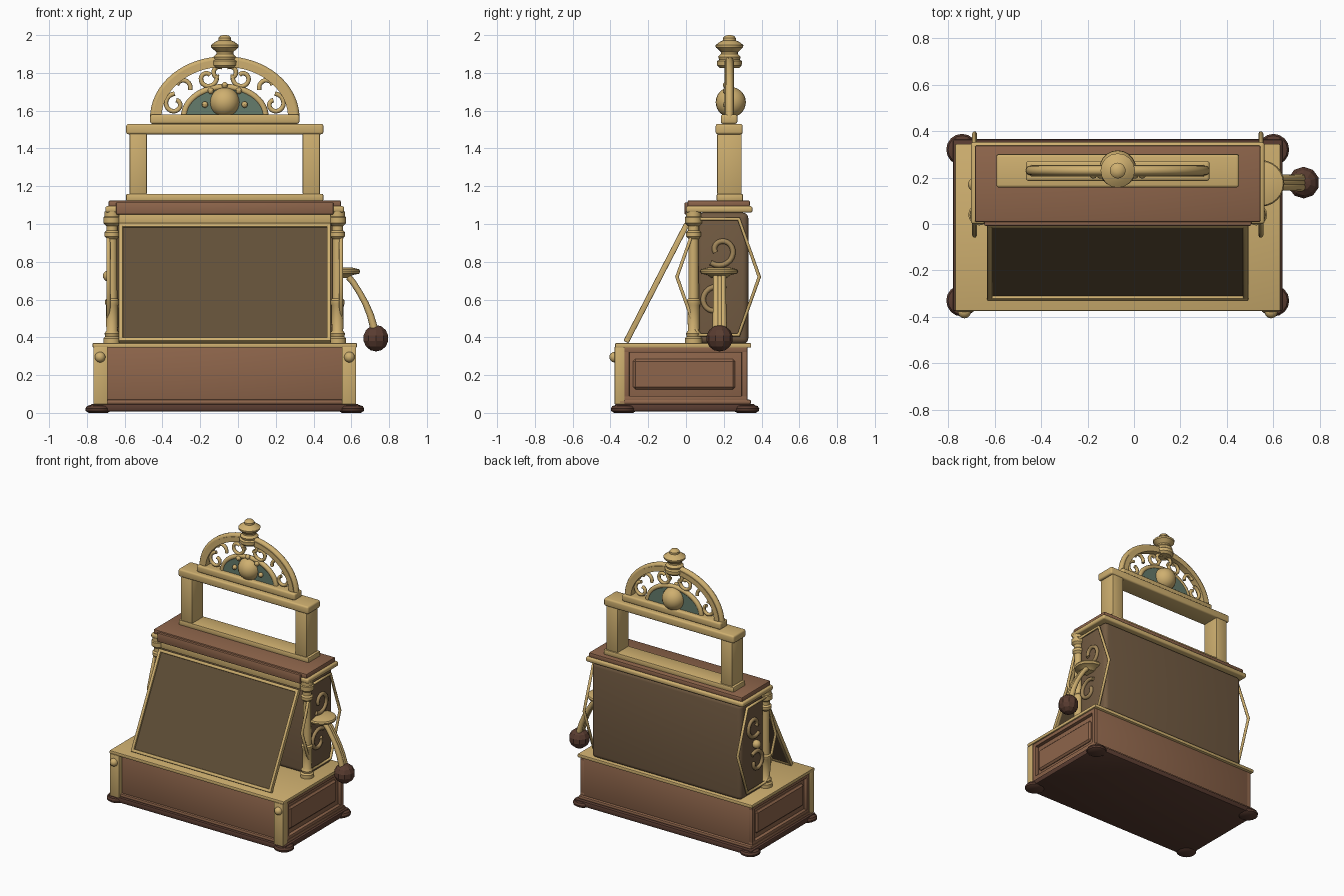
import bpy, bmesh
from math import sin, cos, pi, radians
from mathutils import Matrix, Vector

if "Cube" in bpy.data.objects:
    bpy.data.objects.remove(bpy.data.objects["Cube"])

CX = -0.07  # symmetry plane of the cabinet (the lever shifts the overall centre)


def mat(name, col):
    m = bpy.data.materials.new(name)
    m.diffuse_color = (*col, 1)
    m.use_nodes = True
    m.node_tree.nodes["Principled BSDF"].inputs["Base Color"].default_value = m.diffuse_color
    return m


GOLD = mat("brass", (.62, .43, .16))
WOOD = mat("wood", (.27, .13, .07))
DARK = mat("dark_wood", (.10, .045, .03))
CASE = mat("case_brown", (.17, .105, .055))
SCREEN = mat("screen", (.12, .08, .04))
TEAL = mat("teal", (.13, .20, .15))
SCROLL = mat("aged_brass", (.36, .24, .10))


def finish(name, bm, m, smooth=True):
    bmesh.ops.recalc_face_normals(bm, faces=bm.faces)
    me = bpy.data.meshes.new(name)
    bm.to_mesh(me)
    bm.free()
    ob = bpy.data.objects.new(name, me)
    bpy.context.collection.objects.link(ob)
    me.materials.append(m)
    ob.location.x = CX
    if smooth:
        activate(ob)
        bpy.ops.object.shade_smooth_by_angle(angle=radians(35))
    return ob


def activate(ob):
    bpy.ops.object.select_all(action='DESELECT')
    ob.select_set(True)
    bpy.context.view_layer.objects.active = ob


def box(name, x, y, z, m, bev=.006, seg=2):
    """Bevelled box from (min, max) ranges."""
    bm = bmesh.new()
    bmesh.ops.create_cube(bm, size=1)
    for v in bm.verts:
        v.co = [r[0] if c < 0 else r[1] for r, c in zip((x, y, z), v.co)]
    if bev:
        bmesh.ops.bevel(bm, geom=bm.edges[:], offset=bev, segments=seg, profile=.5, affect='EDGES')
    return finish(name, bm, m)


def lathe(name, prof, at, m, n=16):
    """Revolve an (r, z) profile around a vertical axis."""
    bm = bmesh.new()
    rings = [[bm.verts.new((at[0] + r * cos(2 * pi * i / n), at[1] + r * sin(2 * pi * i / n), at[2] + z))
              for i in range(n)] for r, z in prof]
    for a, b in zip(rings, rings[1:]):
        for i in range(n):
            j = (i + 1) % n
            bm.faces.new((a[i], a[j], b[j], b[i]))
    bm.faces.new(rings[0])
    bm.faces.new(rings[-1])
    return finish(name, bm, m)


def ball(name, at, r, m, u=16, v=10, smooth=True):
    bm = bmesh.new()
    bmesh.ops.create_uvsphere(bm, u_segments=u, v_segments=v, radius=r, matrix=Matrix.Translation(at))
    return finish(name, bm, m, smooth)


def tube(name, pts, r, m, cyclic=False, radii=None, res=2):
    cu = bpy.data.curves.new(name, 'CURVE')
    cu.dimensions = '3D'
    cu.bevel_depth, cu.bevel_resolution, cu.use_fill_caps = r, res, True
    sp = cu.splines.new('POLY')
    sp.points.add(len(pts) - 1)
    for i, (p, q) in enumerate(zip(sp.points, pts)):
        p.co = (*q, 1)
        p.radius = radii[i] if radii else 1
    sp.use_cyclic_u = cyclic
    cu.materials.append(m)
    ob = bpy.data.objects.new(name, cu)
    bpy.context.collection.objects.link(ob)
    ob.location.x = CX
    activate(ob)
    bpy.ops.object.convert(target='MESH')
    return bpy.context.object


def spiral(c, r0, r1, a0, a1, n=20):
    """2D points winding from radius r0 to r1 between angles in degrees."""
    out = []
    for i in range(n + 1):
        t = i / n
        a, r = radians(a0 + (a1 - a0) * t), r0 + (r1 - r0) * t
        out.append((c[0] + r * cos(a), c[1] + r * sin(a)))
    return out


def half_disc(name, a, b, z, y, m, inner=None, n=28):
    """Half ellipse slab in the xz plane, or a band when inner=(a, b)."""
    bm = bmesh.new()
    arc = [pi * i / n for i in range(n + 1)]
    pts = [(a * cos(t), b * sin(t)) for t in arc]
    ins = [(inner[0] * cos(t), inner[1] * sin(t)) if inner else (a * .98 * cos(t), 0) for t in arc]
    for i in range(n):
        q = (pts[i], pts[i + 1], ins[i + 1], ins[i])
        f = bm.faces.new([bm.verts.new((p[0], y[0], z + p[1])) for p in q])
    bmesh.ops.remove_doubles(bm, verts=bm.verts, dist=1e-5)
    ext = bmesh.ops.extrude_face_region(bm, geom=bm.faces[:])
    for v in ext['geom']:
        if isinstance(v, bmesh.types.BMVert):
            v.co.y = y[1]
    return finish(name, bm, m)


def span(s, a, b):
    return (a, b) if s > 0 else (-b, -a)


# Base: plinth, body, brass top plate
box("plinth", (-.71, .71), (-.375, .365), (.008, .048), DARK, .01)
box("plinth_moulding", (-.695, .695), (-.36, .345), (.045, .07), WOOD, .01)
box("base_body", (-.665, .665), (-.345, .325), (.05, .35), WOOD, .003)
box("base_top_plate", (-.70, .70), (-.375, .345), (.345, .37), GOLD)
for s in (-1, 1):
    # Corner feet
    for y in (-.33, .32):
        lathe("foot", [(.05, 0), (.066, .01), (.068, .022), (.06, .036), (.03, .045)], (s * .67, y, 0), DARK)
    # Front pilaster with knob
    box("pilaster", span(s, .62, .695), (-.378, -.325), (.045, .35), GOLD, .004)
    ball("pilaster_knob", (s * .66, -.378, .295), .028, GOLD)
    # Framed side panel
    fx = span(s, .66, .69)
    box("side_rail_low", fx, (-.33, .325), (.06, .09), WOOD, .003)
    box("side_rail_high", fx, (-.33, .325), (.32, .35), WOOD, .003)
    box("side_stile_front", fx, (-.33, -.30), (.085, .325), WOOD, .003)
    box("side_stile_back", fx, (.295, .325), (.085, .325), WOOD, .003)
    box("side_raised_panel", span(s, .65, .682), (-.28, .26), (.125, .285), WOOD, .012, 1)

# Upper case and cornice
box("upper_case", (-.60, .60), (.06, .33), (.365, 1.06), CASE, .03, 4)
box("cornice", (-.632, .632), (0, .352), (1.06, 1.095), GOLD, .012, 3)
box("cap", (-.615, .615), (.008, .338), (1.09, 1.125), WOOD, .008)
box("cap_front", (-.575, .575), (-.008, .03), (1.05, 1.115), WOOD, .006)
box("lintel", (-.56, .56), (.012, .06), (1.0, 1.06), GOLD, .004)

# Slanted screen with frame
lo, hi = Vector((0, -.318, .375)), Vector((0, .005, 1.0))
L = (hi - lo).length
tilt = Matrix((((1), 0, 0), (0, (hi - lo).y / L, (hi - lo).z / L), (0, -(hi - lo).z / L, (hi - lo).y / L))).to_4x4()
tilt = Matrix(((1, 0, 0, 0), (0, (hi - lo).z / L, (hi - lo).y / L, 0),
               (0, -(hi - lo).y / L, (hi - lo).z / L, 0), (0, 0, 0, 1)))
parts = [box("screen_panel", (-.55, .55), (-.003, .012), (.01, L - .01), SCREEN, 0),
         box("screen_frame_low", (-.562, .562), (-.015, .015), (0, .022), GOLD, .005),
         box("screen_frame_high", (-.562, .562), (-.015, .015), (L - .022, L), GOLD, .005)]
for s in (-1, 1):
    parts.append(box("screen_frame_side", span(s, .54, .562), (-.015, .015), (0, L), GOLD, .005))
for ob in parts:
    ob.data.transform(Matrix.Translation(lo) @ tilt)

# Columns, side rings and side scrolls
col = [(.046, 0), (.046, .025), (.036, .035), (.04, .05), (.03, .065), (.033, .2), (.038, .21), (.038, .225), (.028, .235),
       (.026, .55), (.04, .565), (.04, .585), (.03, .595), (.03, .62), (.046, .635), (.046, .665), (.04, .67), (.04, .695)]
for s in (-1, 1):
    lathe("column", col, (s * .597, .04, .37), GOLD)
    ring = [(s * .616, .17 + .218 * cos(pi * i / 3), .72 + .355 * sin(pi * i / 3)) for i in range(6)]
    tube("side_ring", ring, .011, GOLD, True, res=1)
    up = spiral((.185, .86), .085, .03, -130, 200)
    dn = spiral((.155, .59), .085, .03, 50, 380)
    for nm, pts in (("side_scroll_high", up), ("side_scroll_low", dn)):
        tube(nm, [(s * .604, p, q) for p, q in pts], .014, SCROLL)
ball("side_boss", (-.615, .17, .725), .03, GOLD)

# Lever with socket and ball grip
lathe("lever_socket", [(.04, 0), (.06, .015), (.095, .022), (.1, .035), (.095, .045), (.05, .056)],
      (.617, .175, .715), GOLD, 24)
arm = [(.655, .72), (.68, .69), (.715, .635), (.745, .58), (.77, .52), (.79, .45)]
for dy in (-.018, 0, .018):
    tube("lever_arm", [(x, .178 + dy, z) for x, z in arm], .017, GOLD, radii=[1, .95, .95, 1, 1.1, 1.2])
ball("lever_grip", (.80, .178, .395), .07, DARK, 10, 7, False)

# Sign frame above the cap
box("sign_sill", (-.522, .522), (.162, .302), (1.12, 1.16), GOLD, .008)
box("sign_head", (-.522, .522), (.157, .3), (1.475, 1.53), GOLD, .012, 3)
for s in (-1, 1):
    box("sign_post", span(s, .412, .505), (.165, .295), (1.155, 1.48), GOLD, .008)

# Arched crest
box("crest_base", (-.395, .395), (.185, .272), (1.53, 1.58), GOLD, .012, 3)
half_disc("crest_arch", .372, .302, 1.565, (.205, .255), GOLD, (.335, .267))
arc = [pi * i / 32 for i in range(33)]
tube("crest_rim", [(.376 * cos(t), .23, 1.56 + .308 * sin(t)) for t in arc], .021, GOLD, res=3)
half_disc("crest_fan", .21, .155, 1.57, (.218, .242), TEAL)
tube("crest_inner_rim", [(.215 * cos(t), .23, 1.57 + .155 * sin(t)) for t in arc], .017, GOLD)
ball("crest_dome", (0, .237, 1.645), .08, GOLD, 20, 14)
for a in (0, 45, 90, 135, 180):
    t = radians(a)
    ball("crest_bead", (.105 * cos(t), .212, 1.632 + .103 * sin(t)), .017, GOLD, 10, 8)
for s in (-1, 1):
    curls = [("crest_scroll_low", spiral((.265, 1.635), .055, .022, 90, -250)),
             ("crest_scroll_high", spiral((.092, 1.772), .052, .022, -200, 130)),
             ("crest_scroll_link", spiral((.225, 1.725), .045, .03, 200, 20, 10)),
             ("crest_scroll_top", spiral((.03, 1.80), .035, .025, 120, -90, 10))]
    for nm, pts in curls:
        tube(nm, [(s * x, .23, z) for x, z in pts], .012, GOLD)

# Finial
lathe("finial", [(.05, 1.825), (.065, 1.84), (.066, 1.862), (.055, 1.87), (.06, 1.885), (.045, 1.9), (.045, 1.91),
                 (.072, 1.935), (.074, 1.947), (.05, 1.965), (.034, 1.972), (.034, 1.985), (.024, 1.996), (.008, 2.0)],
      (0, .23, 0), GOLD)
